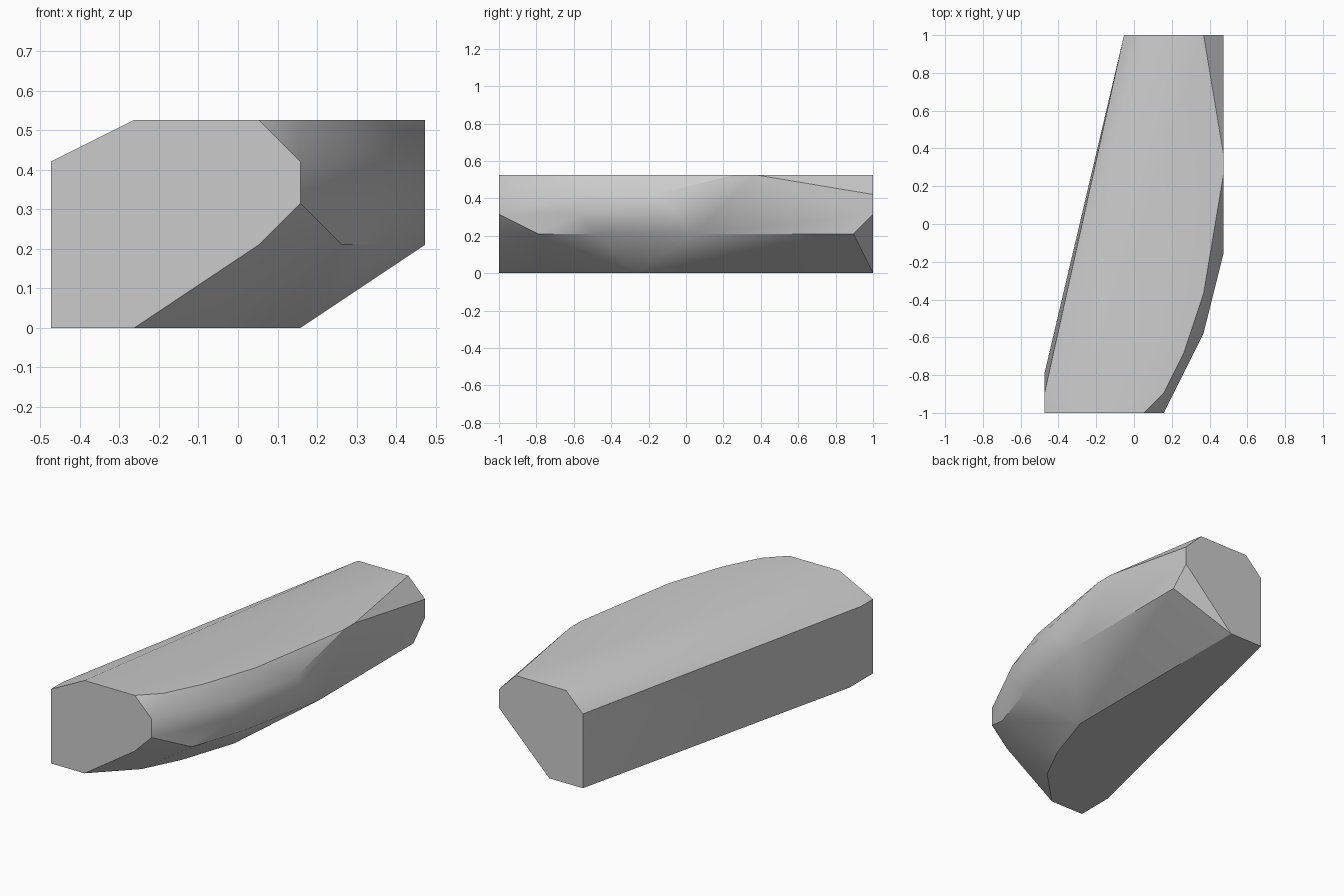
import bpy
import bmesh
import math

if "Cube" in bpy.data.objects:
    bpy.data.objects.remove(bpy.data.objects["Cube"], do_unlink=True)

UNIT = 2 / 19  # the block is laid out on a regular grid, 19 units long

# Plan outline corners (x, y) at each height, counted from the front corner
outlines = {
    0: [(0, 0), (2, 0), (4, 2), (5, 4), (6, 7), (6, 19), (4, 19), (0, 2)],
    2: [(5, 0), (7, 2), (8, 5), (9, 10), (9, 18)],
    3: [(6, 0), (8, 4), (9, 8), (9, 19)],
    4: [(0, 0), (6, 0), (8, 4), (9, 8), (9, 19), (4, 19), (0, 1)],
    5: [(2, 0), (5, 0), (6, 1), (7, 3), (8, 6), (9, 12), (9, 13), (8, 19), (5, 19)],
}


def make_material(name, value):
    material = bpy.data.materials.new(name)
    material.use_nodes = True
    colour = (value, value, value, 1)
    material.diffuse_color = colour
    shader = next(n for n in material.node_tree.nodes if n.type == "BSDF_PRINCIPLED")
    shader.inputs["Base Color"].default_value = colour
    return material


# Stone block: faceted solid wrapped around the stacked outlines
bm = bmesh.new()
for height, outline in outlines.items():
    for x, y in outline:
        bm.verts.new(((x - 4.5) * UNIT, (y - 9.5) * UNIT, height * UNIT))
hull = bmesh.ops.convex_hull(bm, input=bm.verts)
spare = {g for g in hull["geom_interior"] + hull["geom_unused"]
         if isinstance(g, bmesh.types.BMVert)}
bmesh.ops.delete(bm, geom=list(spare), context="VERTS")

# Merge the flat facets into clean single faces
bmesh.ops.dissolve_limit(bm, angle_limit=math.radians(0.5),
                         verts=bm.verts, edges=bm.edges)
bmesh.ops.recalc_face_normals(bm, faces=bm.faces)

mesh = bpy.data.meshes.new("stone_block")
bm.to_mesh(mesh)
bm.free()
mesh.materials.append(make_material("light_grey", 0.6))
block = bpy.data.objects.new("stone_block", mesh)
bpy.context.collection.objects.link(block)

# Soft shading across shallow facets, crisp at the strong bevels
bpy.ops.object.select_all(action="DESELECT")
block.select_set(True)
bpy.context.view_layer.objects.active = block
bpy.ops.object.shade_smooth_by_angle(angle=math.radians(30))
